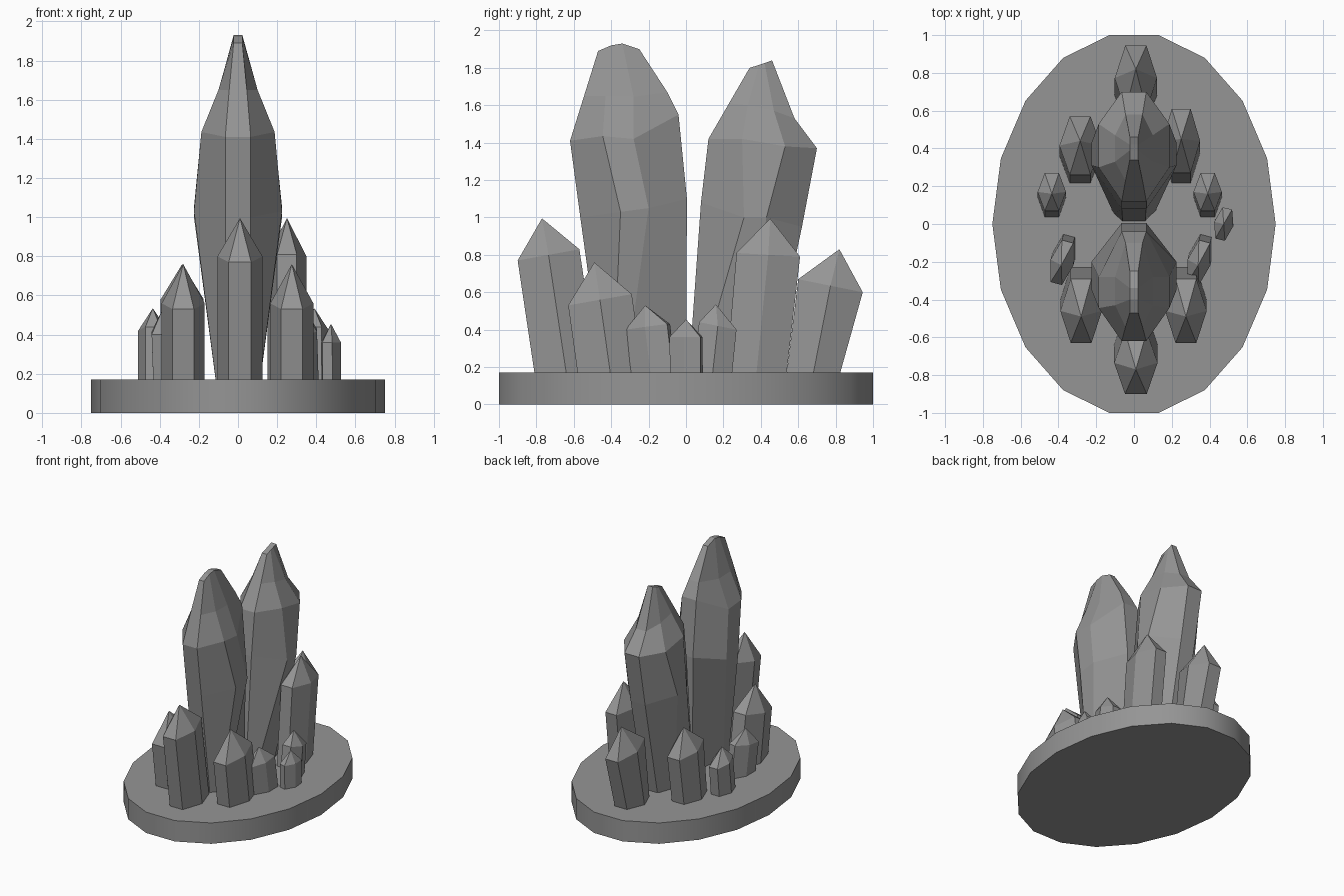
import bpy, bmesh, math
from mathutils import Matrix

if "Cube" in bpy.data.objects:
    bpy.data.objects.remove(bpy.data.objects["Cube"])

stone = bpy.data.materials.new("dark_grey_stone")
stone.diffuse_color = (0.3, 0.3, 0.3, 1)
stone.use_nodes = True
stone.node_tree.nodes["Principled BSDF"].inputs["Base Color"].default_value = stone.diffuse_color


def loft(name, rings, apex=None, rot=0, origin=(0, 0)):
    """Stack symmetric rings; each ring is a list of (half_width, y, z) rows."""
    bm = bmesh.new()
    loops = []
    for rows in rings:
        right = [bm.verts.new((w, y, z)) for w, y, z in rows]
        left = [bm.verts.new((-w, y, z)) for w, y, z in rows]
        loops.append(right + left[::-1])
    n = len(loops[0])
    for a, b in zip(loops, loops[1:]):
        for i in range(n):
            j = (i + 1) % n
            bm.faces.new((a[i], a[j], b[j], b[i]))
    bm.faces.new(loops[0][::-1])
    top = loops[-1]
    if apex:
        tip = bm.verts.new((0, *apex))
        for i in range(n):
            bm.faces.new((top[i], top[(i + 1) % n], tip))
    else:
        for i in range(n // 2 - 1):
            bm.faces.new((top[i], top[i + 1], top[n - 2 - i], top[n - 1 - i]))
    bm.transform(Matrix.Translation((*origin, 0)) @ Matrix.Rotation(math.radians(rot), 4, 'Z'))
    bmesh.ops.recalc_face_normals(bm, faces=bm.faces)
    mesh = bpy.data.meshes.new(name)
    bm.to_mesh(mesh)
    bm.free()
    mesh.materials.append(stone)
    obj = bpy.data.objects.new(name, mesh)
    bpy.context.collection.objects.link(obj)
    return obj


def shard(name, x, y, w, base, low, high, apex, rot=0):
    """Leaning six-sided crystal; y values are relative to its centre."""
    def ring(a, b):
        mid = [(p + q) / 2 for p, q in zip(a, b)]
        return [(w / 2, *a), (w, *mid), (w / 2, *b)]
    rings = [ring((base[0], 0.1), (base[1], 0.1)), ring(low, high)]
    return loft(name, rings, apex, rot, (x, y))


def big(name, sections):
    """Eight-sided crystal from (inner width, outer width, four (y, z) rows)."""
    return loft(name, [[(w, *p) for w, p in zip((wi, wo, wo, wi), rows)]
                       for wi, wo, rows in sections])


# Oval base with smooth rim
bpy.ops.mesh.primitive_cylinder_add(vertices=18, radius=1, depth=0.17, location=(0, 0, 0.085))
base = bpy.context.object
base.name = "oval_base"
base.data.transform(Matrix.Rotation(math.pi / 2, 4, 'Z'))
base.scale = (0.75, 1.0154, 1)
base.data.materials.append(stone)
bpy.ops.object.shade_smooth_by_angle(angle=math.radians(40))

# Two large crystals
big("tall_front_crystal", [
    (0.06, 0.105, [(-0.44, 0.1), (-0.39, 0.1), (-0.33, 0.1), (0.0, 0.1)]),
    (0.065, 0.225, [(-0.565, 1.0), (-0.35, 1.03), (-0.20, 1.05), (0.005, 1.1)]),
    (0.065, 0.187, [(-0.62, 1.41), (-0.445, 1.435), (-0.28, 1.42), (-0.04, 1.55)]),
    (0.045, 0.10, [(-0.545, 1.65), (-0.43, 1.65), (-0.28, 1.645), (-0.10, 1.67)]),
    (0.022, 0.022, [(-0.47, 1.89), (-0.40, 1.92), (-0.34, 1.93), (-0.25, 1.90)]),
])
big("tall_rear_crystal", [
    (0.06, 0.105, [(0.01, 0.1), (0.05, 0.1), (0.30, 0.1), (0.44, 0.1)]),
    (0.065, 0.225, [(0.08, 1.08), (0.31, 1.0), (0.43, 1.0), (0.62, 0.95)]),
    (0.065, 0.187, [(0.12, 1.42), (0.30, 1.42), (0.53, 1.38), (0.70, 1.37)]),
    (0.045, 0.10, [(0.23, 1.61), (0.33, 1.60), (0.47, 1.57), (0.58, 1.53)]),
    (0.022, 0.022, [(0.34, 1.80), (0.39, 1.815), (0.42, 1.825), (0.46, 1.84)]),
])

# Medium crystals on the centre line
shard("front_crystal", 0.01, 0, 0.115, (-0.80, -0.46), (-0.90, 0.77), (-0.57, 0.83), (-0.77, 0.995))
shard("rear_crystal", 0.01, 0, 0.112, (0.53, 0.805), (0.60, 0.67), (0.945, 0.60), (0.82, 0.83))

# Medium side crystals
for side, x in (("left", -0.28), ("right", 0.275)):
    shard("front_crystal_" + side, x, 0, 0.11, (-0.57, -0.22),
          (-0.63, 0.53), (-0.29, 0.59), (-0.49, 0.76))
shard("rear_crystal_left", -0.285, 0, 0.11, (0.21, 0.50), (0.26, 0.61), (0.57, 0.55), (0.44, 0.76))
shard("rear_crystal_right", 0.25, 0, 0.10, (0.21, 0.53), (0.27, 0.81), (0.61, 0.79), (0.45, 0.995))

# Small side crystals
for side, x in (("left", -0.435), ("right", 0.39)):
    shard("small_rear_crystal_" + side, x, 0.15, 0.075, (-0.12, 0.09),
          (-0.08, 0.44), (0.12, 0.40), (0.01, 0.535))
for side, x in (("left", -0.375), ("right", 0.35)):
    shard("small_front_crystal_" + side, x, -0.18, 0.062, (-0.10, 0.13),
          (-0.14, 0.40), (0.09, 0.43), (-0.04, 0.53), -15)
shard("tiny_crystal_right", 0.475, 0, 0.052, (-0.08, 0.085), (-0.085, 0.36), (0.085, 0.36), (0, 0.455), -13)
